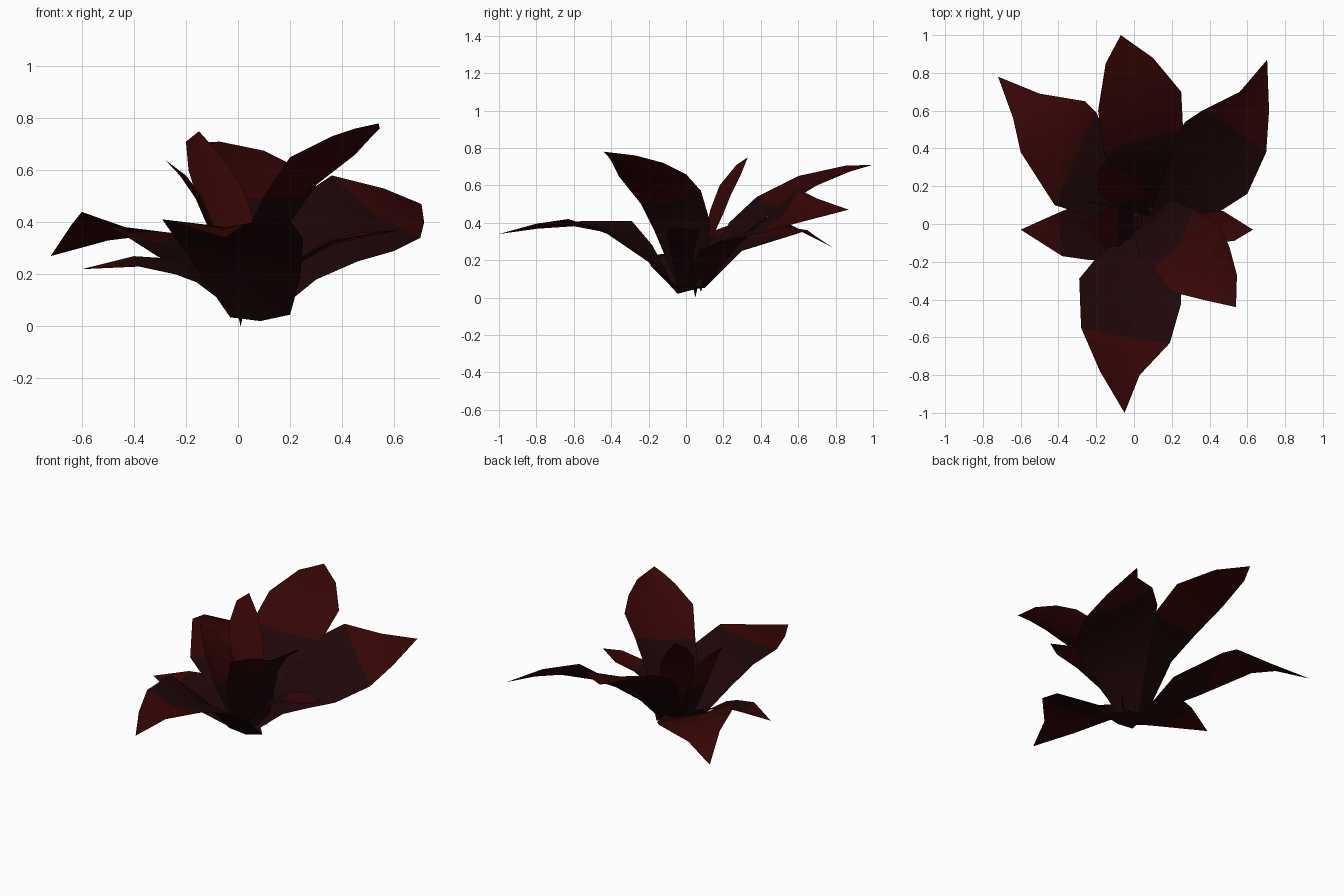
import bpy, bmesh, math
from mathutils import Vector

cube = bpy.data.objects.get("Cube")
if cube:
    bpy.data.objects.remove(cube, do_unlink=True)


def make_material(name, color):
    material = bpy.data.materials.new(name)
    material.use_nodes = True
    material.diffuse_color = color
    material.node_tree.nodes["Principled BSDF"].inputs["Base Color"].default_value = color
    return material


base_color = make_material("dark brown base", (0.013, 0.002, 0.0025, 1))
tip_color = make_material("deep red tip", (0.036, 0.0015, 0.0015, 1))


def finish(name, bm):
    """Turn the bmesh into a softly shaded two-colour object."""
    mesh = bpy.data.meshes.new(name)
    bm.to_mesh(mesh)
    bm.free()
    mesh.materials.append(base_color)
    mesh.materials.append(tip_color)
    obj = bpy.data.objects.new(name, mesh)
    bpy.context.collection.objects.link(obj)
    bpy.ops.object.select_all(action='DESELECT')
    obj.select_set(True)
    bpy.context.view_layer.objects.active = obj
    bpy.ops.object.shade_smooth_by_angle(angle=math.radians(50))
    return obj


def petal(name, edge_a, edge_b, tip, red_from, cup):
    """Skin a petal between two edges, with a midrib cupped below them.

    Rows from red_from outward take the tip colour."""
    edge_a = [Vector(p) for p in edge_a]
    edge_b = [Vector(p) for p in edge_b]
    tip = Vector(tip)
    along = tip - (edge_a[0] + edge_b[0]) / 2
    bm = bmesh.new()
    rows = []
    for i, (a, b) in enumerate(zip(edge_a, edge_b)):
        normal = (b - a).cross(along).normalized()
        if normal.z < 0:
            normal.negate()
        # The midrib is deepest in the middle rows and flattens at both ends
        depth = cup * math.sin(math.pi * i / len(edge_a))
        middle = (a + b) / 2 - normal * depth
        rows.append([bm.verts.new(p) for p in (a, middle, b)])
    for i, (low, high) in enumerate(zip(rows, rows[1:])):
        for j in range(2):
            face = bm.faces.new((low[j], low[j + 1], high[j + 1], high[j]))
            face.material_index = int(i >= red_from)
    end = bm.verts.new(tip)
    for j in range(2):
        bm.faces.new((rows[-1][j], rows[-1][j + 1], end)).material_index = 1
    for face in bm.faces:
        face.normal_update()
    if sum(face.normal.z for face in bm.faces) < 0:
        bmesh.ops.reverse_faces(bm, faces=bm.faces[:])
    return finish(name, bm)


# Large outer petals
petal("front_petal",
      [(-.02, .06, .05), (-.03, -.05, .035), (-.2, -.18, .28), (-.29, -.29, .41),
       (-.28, -.55, .41), (-.18, -.78, .38)],
      [(.1, .08, .05), (.2, -.03, .045), (.24, -.2, .19), (.25, -.42, .34),
       (.19, -.63, .42), (.03, -.8, .395)],
      (-.05, -1, .34), red_from=4, cup=.04)

petal("tall_front_left_petal",
      [(0, -.04, .05), (.03, -.17, .36), (.1, -.24, .5), (.2, -.36, .65),
       (.36, -.4, .73), (.45, -.42, .76)],
      [(.16, .08, .06), (.2, .13, .4), (.32, .08, .57), (.45, 0, .66),
       (.505, -.12, .72), (.545, -.27, .76)],
      (.54, -.44, .78), red_from=2, cup=.06)

petal("back_left_petal",
      [(.04, .1, .05), (.13, .28, .28), (.2, .42, .42), (.27, .54, .52),
       (.36, .6, .58), (.56, .7, .53)],
      [(.14, 0, .05), (.3, .04, .18), (.46, .07, .25), (.6, .16, .29),
       (.7, .38, .34), (.715, .6, .4)],
      (.705, .87, .47), red_from=4, cup=.04)

petal("back_petal",
      [(-.03, .06, .05), (-.1, .23, .4), (-.16, .38, .54), (-.19, .6, .65), (-.15, .85, .705)],
      [(.09, .06, .05), (.17, .28, .32), (.26, .5, .48), (.25, .7, .6), (.1, .88, .675)],
      (-.07, 1, .71), red_from=2, cup=.02)

petal("back_right_petal",
      [(0, .02, .05), (-.2, .03, .2), (-.42, .1, .34), (-.6, .38, .44), (-.64, .56, .39)],
      [(.02, .1, .05), (-.06, .3, .25), (-.2, .59, .34), (-.26, .65, .36), (-.5, .69, .33)],
      (-.72, .78, .27), red_from=2, cup=.02)

# Small side petals
petal("right_petal",
      [(.02, -.06, .04), (-.16, -.19, .17), (-.24, -.19, .2), (-.38, -.17, .23)],
      [(.02, .05, .05), (-.15, .1, .22), (-.25, .12, .26), (-.4, .06, .27)],
      (-.6, -.03, .22), red_from=3, cup=.02)

petal("left_petal",
      [(.04, -.04, .05), (.2, -.08, .24), (.36, -.1, .33), (.53, -.09, .36)],
      [(.04, .05, .05), (.2, .04, .24), (.34, .06, .33), (.47, .07, .36)],
      (.63, -.03, .37), red_from=2, cup=.02)

# Upright inner petals
petal("inner_right_petal",
      [(0, -.04, .05), (-.08, -.12, .32), (-.15, -.12, .5), (-.22, -.06, .59)],
      [(0, .08, .05), (-.08, .1, .35), (-.14, .09, .5), (-.2, .05, .58)],
      (-.28, 0, .64), red_from=1, cup=.02)

petal("inner_back_petal",
      [(-.02, .05, .05), (-.08, .1, .33), (-.15, .13, .47), (-.19, .18, .6), (-.2, .27, .71)],
      [(.08, .05, .05), (.07, .14, .32), (.05, .2, .45), (.01, .24, .55), (-.06, .29, .65)],
      (-.15, .33, .75), red_from=1, cup=.02)


# Thin pointed stubs under the centre
def stub(name, x, y, bottom, top=.09):
    bm = bmesh.new()
    bmesh.ops.create_cone(bm, cap_ends=True, segments=4, radius1=0,
                          radius2=.02, depth=top - bottom)
    bmesh.ops.translate(bm, verts=bm.verts, vec=(x, y, (top + bottom) / 2))
    return finish(name, bm)


stub("stem_stub", .01, .05, 0)
stub("side_stub", .08, .08, .03)
